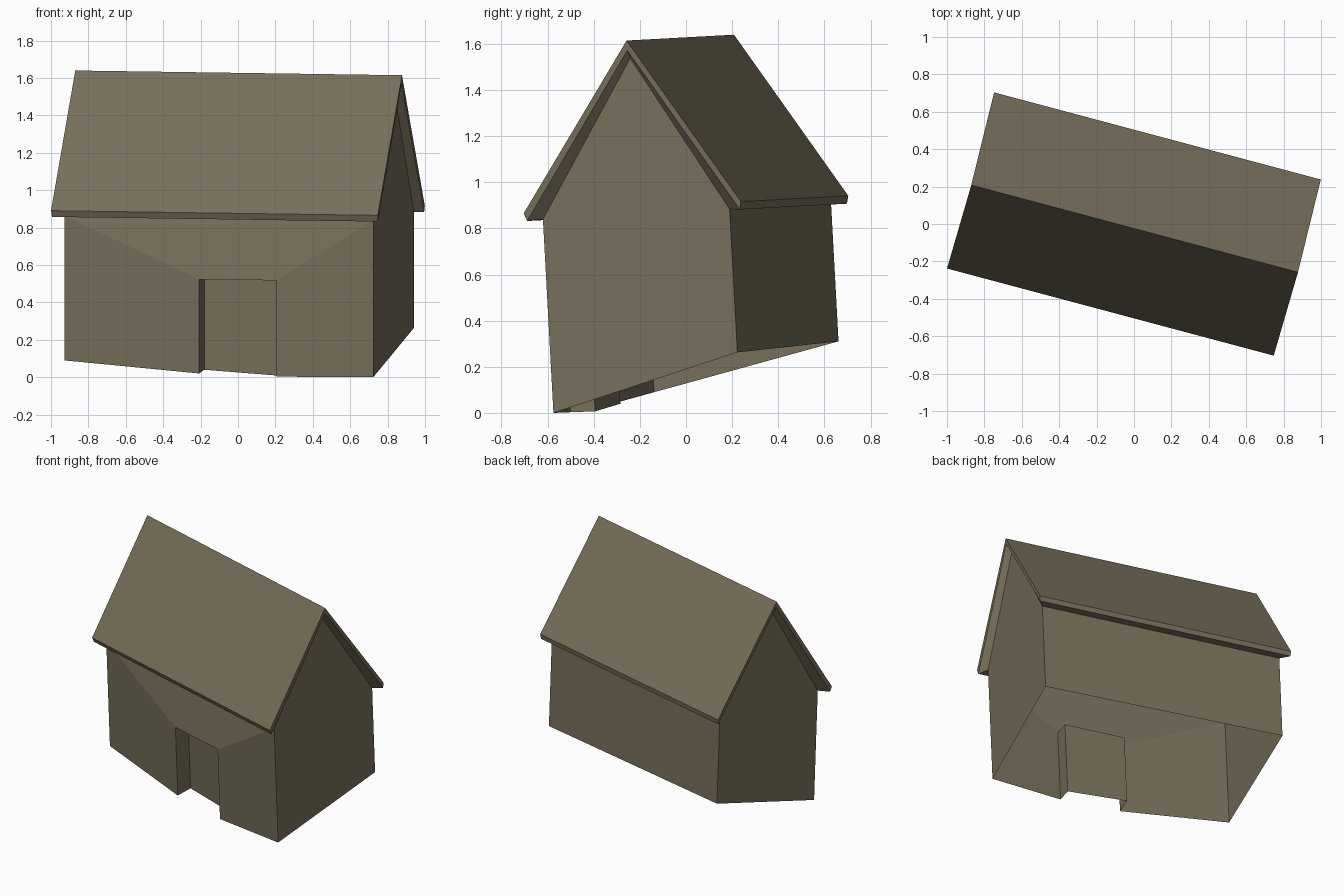
import bpy, math
from mathutils import Matrix

if "Cube" in bpy.data.objects:
    bpy.data.objects.remove(bpy.data.objects["Cube"])

# The whole cottage is turned on the spot and tips slightly forward
POSE = Matrix.Rotation(math.radians(3.1), 4, 'X') @ Matrix.Rotation(math.radians(-14.95), 4, 'Z')

clay = bpy.data.materials.new("olive_clay")
clay.diffuse_color = (0.185, 0.157, 0.102, 1)
clay.use_nodes = True
clay.node_tree.nodes["Principled BSDF"].inputs["Base Color"].default_value = clay.diffuse_color


def make(name, points, faces):
    """Flat-shaded object from named points and faces given as name strings."""
    keys = list(points)
    mesh = bpy.data.meshes.new(name)
    mesh.from_pydata([points[k] for k in keys], [],
                     [[keys.index(k) for k in f.split()] for f in faces])
    mesh.materials.append(clay)
    mesh.transform(POSE)
    ob = bpy.data.objects.new(name, mesh)
    bpy.context.collection.objects.link(ob)
    return ob


def ring(tag, x0, x1, y0, y1, eave, ridge, ridge_y=0.062):
    """Gabled outline: front, back and ridge points at both ends."""
    out = {}
    for end, x in (("l", x0), ("r", x1)):
        out[tag + "f" + end] = (x, y0, eave)
        out[tag + "b" + end] = (x, y1, eave)
        out[tag + "a" + end] = (x, ridge_y, ridge)
    return out


wall_top = ring("w", -0.861, 0.847, -0.368, 0.471, 0.872, 1.549)

# Walls: open underneath, lower edge follows sloping ground,
# front wall pushed out around the doorway
X0, X1, Y0, Y1 = -0.861, 0.847, -0.368, 0.471
DX0, DX1, DY, DZ = -0.101, 0.328, -0.429, 0.545
opening = {
    "dlb": (DX0, DY, 0.041), "drb": (DX1, DY, 0.030),
    "dlt": (DX0, DY, DZ), "drt": (DX1, DY, DZ),
}
ground = {
    "gfl": (X0, Y0, 0.097), "gfr": (X1, Y0, 0.031),
    "gbl": (X0, Y1, 0.274), "gbr": (X1, Y1, 0.250),
}
make("walls", {**wall_top, **opening, **ground}, [
    "gfl dlb dlt", "gfl dlt wfl",          # front, left of door
    "wfl dlt drt", "wfl drt wfr",          # front, above door
    "drb gfr wfr", "drb wfr drt",          # front, right of door
    "gfr gbr wbr war wfr",                 # right gable
    "gbl gfl wfl wal wbl",                 # left gable
    "gbr gbl wbl wbr",                     # back
])

# Doorway: recessed panel with side and head reveals
RY = -0.319
recess = {
    "rlb": (DX0, RY, 0.055), "rrb": (DX1, RY, 0.028),
    "rlt": (DX0, RY, DZ), "rrt": (DX1, RY, DZ),
}
make("doorway", {**opening, **recess}, [
    "rlb rrb rrt rlt",
    "dlb rlb rlt dlt",
    "rrb drb drt rrt",
    "dlt rlt rrt drt",
])

# Roof: soffit ring, thin edge band and two slopes
lower = ring("s", -0.915, 0.889, -0.428, 0.528, 0.868, 1.583)
upper = ring("t", -0.917, 0.891, -0.441, 0.535, 0.902, 1.626)
loop = ["fl", "fr", "ar", "br", "bl", "al"]
faces = ["tfl tfr tar tal", "tal tar tbr tbl"]
for a, b in zip(loop, loop[1:] + loop[:1]):
    faces.append(f"s{a} s{b} t{b} t{a}")
    faces.append(f"w{a} w{b} s{b} s{a}")
make("roof", {**wall_top, **lower, **upper}, faces)
